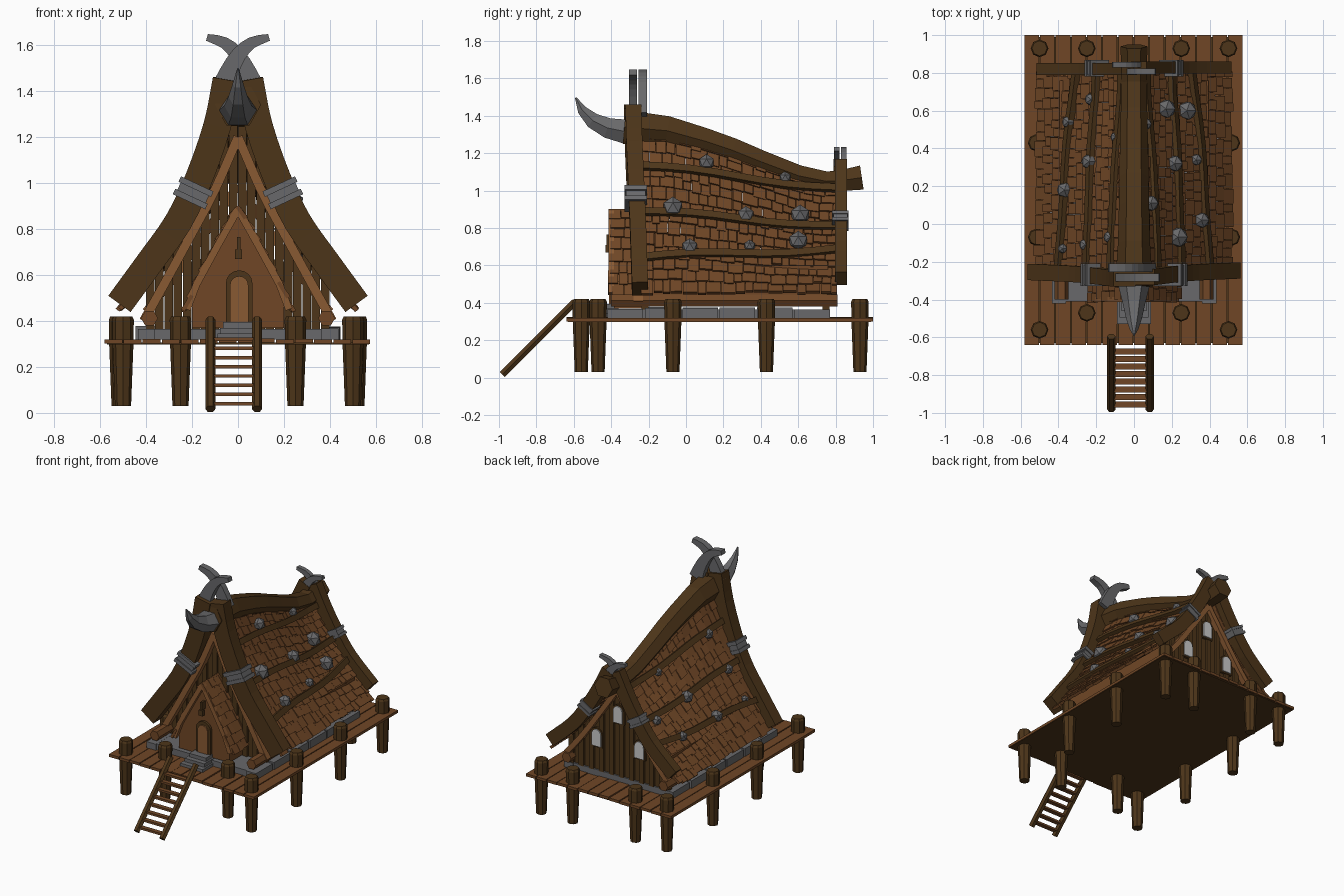
import bpy, bmesh, math, random
from mathutils import Vector as V

if "Cube" in bpy.data.objects:
    bpy.data.objects.remove(bpy.data.objects["Cube"])
random.seed(4)

def mat(name, c):
    m = bpy.data.materials.new(name)
    m.diffuse_color = (*c, 1)
    m.use_nodes = True
    m.node_tree.nodes["Principled BSDF"].inputs["Base Color"].default_value = m.diffuse_color
    return m

DARK = mat("dark wood", (.075, .036, .010))
WOOD = mat("wood", (.16, .062, .019))
LIGHT = mat("light wood", (.25, .10, .032))
STONE = mat("stone", (.14, .14, .145))
GLASS = mat("window pane", (.6, .6, .62))

def finish(name, bm, m):
    bmesh.ops.recalc_face_normals(bm, faces=bm.faces[:])
    me = bpy.data.meshes.new(name)
    bm.to_mesh(me)
    bm.free()
    me.materials.append(m)
    bpy.context.collection.objects.link(bpy.data.objects.new(name, me))

def loft(bm, rings):
    rows = [[bm.verts.new(p) for p in r] for r in rings]
    n = len(rows[0])
    for a, b in zip(rows, rows[1:]):
        for i in range(n):
            bm.faces.new((a[i], a[(i + 1) % n], b[(i + 1) % n], b[i]))
    bm.faces.new(rows[0][::-1])
    bm.faces.new(rows[-1])

def box(bm, x0, x1, y0, y1, z0, z1):
    loft(bm, [[(x0, y0, z), (x1, y0, z), (x1, y1, z), (x0, y1, z)] for z in (z0, z1)])

def prism(bm, poly, y0, y1):
    loft(bm, [[(x, y, z) for x, z in poly] for y in (y0, y1)])

def sweep(bm, path, sizes, n=6, side=(0, 1, 0)):
    # n-sided section swept along path; sizes = (half along side axis, half across)
    path, rings = [V(p) for p in path], []
    for i, p in enumerate(path):
        t = (path[min(i + 1, len(path) - 1)] - path[max(i - 1, 0)]).normalized()
        w = t.cross(V(side)).normalized()
        u = w.cross(t).normalized()
        a, b = sizes[min(i, len(sizes) - 1)]
        k, o = (math.sqrt(2), math.pi / 4) if n == 4 else (1, 0)
        rings.append([p + u * a * k * math.cos(o + j * math.tau / n) + w * b * k * math.sin(o + j * math.tau / n)
                      for j in range(n)])
    loft(bm, rings)

def smooth(pts, k=3):
    # Catmull-Rom refinement of a few control points
    P = [V(p) for p in pts]
    P, out = [2 * P[0] - P[1]] + P + [2 * P[-1] - P[-2]], []
    for a, b, c, d in zip(P, P[1:], P[2:], P[3:]):
        for i in range(k):
            t = i / k
            out.append(.5 * (2 * b + (c - a) * t + (2 * a - 5 * b + 4 * c - d) * t * t + (3 * b - a - 3 * c + d) * t ** 3))
    return out + [P[-2]]

def lerp(pts, t):
    for a, b in zip(pts, pts[1:]):
        if t <= b[0]:
            return a[1] + (b[1] - a[1]) * (t - a[0]) / (b[0] - a[0])
    return pts[-1][1]

# roof surface: swept-in gable under a sagging ridge
RIDGE = [(-.33, 1.34), (-.1, 1.32), (.1, 1.265), (.25, 1.215), (.4, 1.155), (.6, 1.08), (.75, 1.05), (.84, 1.055), (.94, 1.07)]
def roof(f, y):
    return V((.03 + .48 * max(0, 1 - f) ** 1.3, y, .45 + f * (lerp(RIDGE, y) - .45)))
def roof_f(x):
    return 1 - (max(abs(x) - .03, 0) / .48) ** (1 / 1.3)
def porch(f, y):
    return V((lerp([(0, .235), (.28, .18), (.62, .09), (1, 0)], f), y, lerp([(0, .44), (.28, .57), (.62, .74), (1, .9)], f)))

def shingles(bm, S, rows, y0, y1, s, ragged):
    def P(f, y, off):
        t = S(min(f + .02, 1), y) - S(min(f, .98), y)
        p = S(f, y) + V((t.z, 0, -t.x)).normalized() * off
        return (p.x * s, p.y, p.z)
    for r in range(rows):
        f0, f1 = r / rows, min(1, (r + 1.25) / rows)
        y = y0 + random.uniform(-ragged, ragged)
        while y < y1 - .01:
            e = min(y1, y + random.uniform(.04, .085))
            g, o = f0 + random.uniform(-.012, .012), random.uniform(.012, .02)
            loft(bm, [[P(g, y, o), P(g, e - .003, o), P(f1, e - .003, .004), P(f1, y, .004)],
                      [P(g, y, o - .02), P(g, e - .003, o - .02), P(f1, e - .003, -.012), P(f1, y, -.012)]])
            y = e

# deck planks and posts
bm = bmesh.new()
w = 1.16 / 14
for i in range(14):
    d = random.uniform(-.004, .004)
    box(bm, -.58 + i * w, -.58 + (i + 1) * w - .006, -.64, 1, .303 + d, .322 + d)
finish("deck_planks", bm, WOOD)
bm = bmesh.new()
box(bm, -.57, .57, -.63, .99, .298, .306)
finish("deck_underside", bm, DARK)
bm = bmesh.new()
for s in (-1, 1):
    for x, y in ((.5, -.56), (.25, -.47), (.515, -.07), (.515, .43), (.5, .93), (.25, .93)):
        sweep(bm, [(s * x, y, z) for z in (.03, .29, .405, .42)], [(.035,) * 2, (.045,) * 2, (.047,) * 2, (.04,) * 2], 8)
finish("deck_posts", bm, DARK)

# ladder
bm = bmesh.new()
for x in (-.12, .083):
    sweep(bm, [(x, -.982, .017), (x, -.595, .405)], [(.022, .022)], 6, (1, 0, 0))
finish("ladder_rails", bm, DARK)
bm = bmesh.new()
for i in range(8):
    y = -.955 + i * .04
    box(bm, -.12, .083, y - .016, y + .016, y + .988, y + 1.003)
finish("ladder_rungs", bm, WOOD)

# stone foundation and steps
bm = bmesh.new()
for s in (-1, 1):
    for i in range(6):
        y, j = -.42 + i * .2, random.uniform(-.008, .008)
        a, b = sorted((s * .36, s * (.44 + j)))
        box(bm, a, b, y, y + .19, .32, .37 + j)
box(bm, -.4, .4, -.41, .765, .32, .365)
for i in range(3):
    box(bm, -.09 + i * .012, .09 - i * .012, -.53 + i * .035, -.36, .32, .345 + i * .025)
finish("stone_foundation_and_steps", bm, STONE)

# side logs and low side walls
bm = bmesh.new()
for s in (-1, 1):
    sweep(bm, [(s * .385, -.4, .412), (s * .385, .81, .412)], [(.037, .037)], 6, (1, 0, 0))
    a, b = sorted((s * .375, s * .395))
    box(bm, a, b, -.2, .76, .4, .6)
finish("side_logs", bm, WOOD)

# plank gable walls
bm = bmesh.new()
for y, d in ((-.21, -1), (.74, 1)):
    for i in range(20):
        x0, x1 = -.4 + i * .04, -.363 + i * .04
        z0, z1 = (roof(roof_f(x), y).z - .025 for x in (x0, x1))
        o = d * (.015 + .012 * (i % 2))
        prism(bm, [(x0, .36), (x1, .36), (x1, z1), (x0, z0)], y - d * .01, y + o)
finish("gable_planks", bm, DARK)

# roof sheet, shingles, battens
bm = bmesh.new()
for s in (-1, 1):
    shingles(bm, roof, 14, -.24, .81, s, 0)
    shingles(bm, porch, 8, -.405, -.19, s, .012)
finish("roof_shingles", bm, WOOD)
bm = bmesh.new()
for s in (-1, 1):
    for z0, z1 in ((1.12, 1.0), (.875, .8), (.63, .675)):
        pts = []
        for i in range(9):
            y = -.24 + i * .131
            z = z0 + (z1 - z0) * i / 8 + .012 * math.sin(i * .8)
            p = roof((z - .45) / (lerp(RIDGE, y) - .45), y)
            pts.append((s * (p.x + .014), y, p.z + .01))
        sweep(bm, pts, [(.02, .018)], 4, (s * .5, 0, -.85))
finish("roof_battens", bm, DARK)

# ridge beam
bm = bmesh.new()
rp = [(0, y, z) for y, z in RIDGE]
sweep(bm, rp, [(.1, .105), (.085, .09), (.08, .08), (.077, .075), (.075, .07), (.07, .065), (.068, .06), (.068, .065), (.072, .075)], 6, (1, 0, 0))
finish("ridge_beam", bm, DARK)

# curved gable beams, front and back
front = [(.05, -.285, 1.45), (.09, -.28, 1.25), (.17, -.27, 1.02), (.26, -.262, .83), (.38, -.256, .66), (.515, -.25, .475)]
back = [(.025, .825, 1.15), (.1, .825, 1.0), (.19, .825, .85), (.3, .825, .70), (.485, .825, .53)]
bm = bmesh.new()
for s in (-1, 1):
    for pts, a, b in ((front, .043, .06), (back, .032, .045)):
        sweep(bm, smooth([(s * x, y + s * .004, z) for x, y, z in pts]), [(a, b)], 4)
finish("gable_beams", bm, DARK)

# metal bands around the beams
bm = bmesh.new()
for s in (-1, 1):
    for c, t, k in ((V((s * .195, -.268, .957)), V((s * .42, 0, -.9)), 1), (V((s * .197, .825, .84)), V((s * .5, 0, -.86)), .72)):
        for o, h, a, b in ((0, .035, .052, .068), (-.03, .013, .06, .078), (.03, .013, .06, .078)):
            sweep(bm, [c + t * k * (o - h), c + t * k * (o + h)], [(a * k, b * k)], 4)
finish("beam_bands", bm, STONE)

# light trim boards under the front beams and on the porch
bm = bmesh.new()
for s in (-1, 1):
    sweep(bm, smooth([(s * x, -.255, z) for x, z in ((.0, 1.2), (.1, .97), (.19, .8), (.31, .58), (.41, .4))]), [(.025, .02)], 4)
    sweep(bm, smooth([(s * x, .775, z) for x, z in ((.0, .99), (.13, .8), (.27, .6), (.4, .44))]), [(.02, .018)], 4)
    sweep(bm, [(s * x, -.4, z) for x, z in ((0, .885), (.09, .725), (.18, .56), (.222, .45))], [(.014, .016)], 4)
finish("trim_boards", bm, LIGHT)

# porch body, door and lantern
bm = bmesh.new()
prism(bm, [(-.2, .37), (.2, .37), (.2, .49), (.16, .58), (0, .87), (-.16, .58), (-.2, .49)], -.385, -.2)
finish("porch_wall", bm, WOOD)
def arch(w, h, x, z):
    return [(x + w, z), *[(x + w * math.cos(a * math.pi / 8), z + h - w + w * math.sin(a * math.pi / 8)) for a in range(9)], (x - w, z)]
for name, w, h, y, m in (("door_frame", .058, .225, -.403, DARK), ("door", .04, .2, -.411, LIGHT)):
    bm = bmesh.new()
    prism(bm, arch(w, h, .005, .395), y, -.38)
    finish(name, bm, m)
bm = bmesh.new()
box(bm, -.012, .018, -.43, -.405, .67, .71)
box(bm, -.004, .01, -.425, -.38, .71, .765)
finish("lantern", bm, DARK)

# rear windows
for name, e, y, m in (("window_frames", .01, .772, DARK), ("window_panes", 0, .78, GLASS)):
    bm = bmesh.new()
    for x, z in ((-.17, .54), (.17, .54), (0, .75)):
        prism(bm, arch(.036 + e, .12 + 2 * e, x, z - e), .74, y)
    finish(name, bm, m)

# horns: crossed pairs over both gables and one jutting from the ridge
bm = bmesh.new()
horn = [(.07, 1.40), (.04, 1.48), (-.005, 1.56), (-.06, 1.61), (-.135, 1.633)]
for s in (-1, 1):
    sweep(bm, smooth([(s * x, -.257 + s * .026, z) for x, z in horn], 2), [(.022, h) for h in (.05, .046, .041, .037, .033, .029, .025, .021, .015)], 4)
    sweep(bm, smooth([(s * x * .85, .825 + s * .018, 1.222 + (z - 1.633) * .75) for x, z in horn], 2),
          [(.015, h) for h in (.035, .033, .03, .028, .025, .022, .019, .015, .011)], 4)
sweep(bm, [(0, -.32, 1.315), (0, -.42, 1.335), (0, -.5, 1.375), (0, -.555, 1.43), (0, -.59, 1.497)],
      [(.085, .075), (.06, .062), (.042, .048), (.024, .03), (.004, .005)], 6, (1, 0, 0))
finish("horns", bm, STONE)

# faceted studs on the roof: (side, y, z or x, radius)
bm = bmesh.new()
studs = [(.11, 1.14, .045), (.53, 1.06, .033), (-.07, .9, .058), (.32, .86, .047), (.61, .86, .055), (.02, .69, .045), (.34, .695, .033), (.6, .72, .055)]
left = [(.66, .21, .036), (.54, .33, .037), (.46, .08, .03), (.33, .22, .045), (.18, .35, .045), (-.07, .11, .037), (-.11, .24, .036), (-.13, .36, .027)]
spots = [(1, roof((z - .45) / (lerp(RIDGE, y) - .45), y), r) for y, z, r in studs]
spots += [(-1, roof(roof_f(x), y), r) for y, x, r in left]
for s, p, r in spots:
    res = bmesh.ops.create_icosphere(bm, subdivisions=1, radius=r)
    bmesh.ops.translate(bm, verts=res["verts"], vec=(s * (p.x + .018), p.y, p.z + .01))
finish("roof_studs", bm, STONE)
